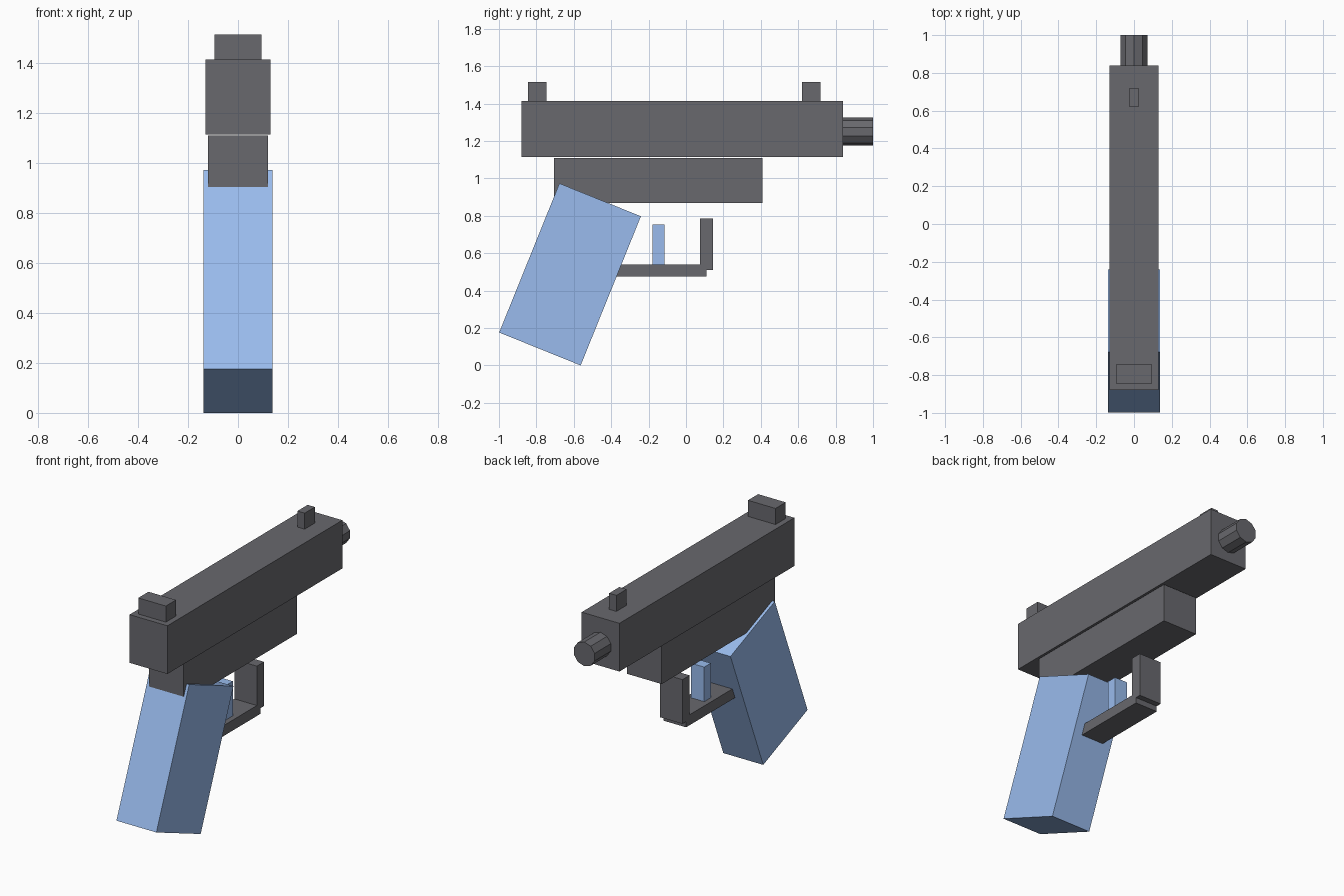
import bpy
from math import radians

if "Cube" in bpy.data.objects:
    bpy.data.objects.remove(bpy.data.objects["Cube"])


def material(name, color):
    mat = bpy.data.materials.new(name)
    mat.diffuse_color = (*color, 1)
    mat.use_nodes = True
    mat.node_tree.nodes["Principled BSDF"].inputs["Base Color"].default_value = mat.diffuse_color
    return mat


dark = material("dark_grey", (0.14, 0.14, 0.155))
blue = material("blue", (0.32, 0.50, 0.85))


def box(name, width, y, z, mat, tilt=0):
    """Box centred on x = 0, spanning the given y and z ranges, tilted about x."""
    bpy.ops.mesh.primitive_cube_add(
        size=1, location=(0, sum(y) / 2, sum(z) / 2), rotation=(radians(tilt), 0, 0))
    ob = bpy.context.object
    ob.name = name
    ob.scale = (width, y[1] - y[0], z[1] - z[0])
    ob.data.materials.append(mat)
    bpy.ops.object.transform_apply(location=False, rotation=False, scale=True)
    return ob


# Upper body and sights
box("slide", 0.26, (-0.88, 0.84), (1.115, 1.415), dark)
box("rear_sight", 0.19, (-0.845, -0.745), (1.415, 1.515), dark)
box("front_sight", 0.05, (0.62, 0.72), (1.415, 1.515), dark)

# Ten-sided muzzle
bpy.ops.mesh.primitive_cylinder_add(
    vertices=10, radius=0.075, depth=0.3, location=(0, 0.85, 1.25),
    rotation=(radians(90), 0, 0))
muzzle = bpy.context.object
muzzle.name = "muzzle"
muzzle.data.materials.append(dark)

# Lower frame and slanted grip
box("frame", 0.24, (-0.705, 0.41), (0.87, 1.11), dark)
box("grip", 0.275, (-0.855, -0.385), (0.057, 0.917), blue, tilt=-22)

# Trigger and its guard
box("guard_bar", 0.155, (-0.44, 0.11), (0.475, 0.54), dark)
box("guard_post", 0.155, (0.075, 0.145), (0.51, 0.785), dark)
box("trigger", 0.09, (-0.18, -0.115), (0.50, 0.755), blue)
